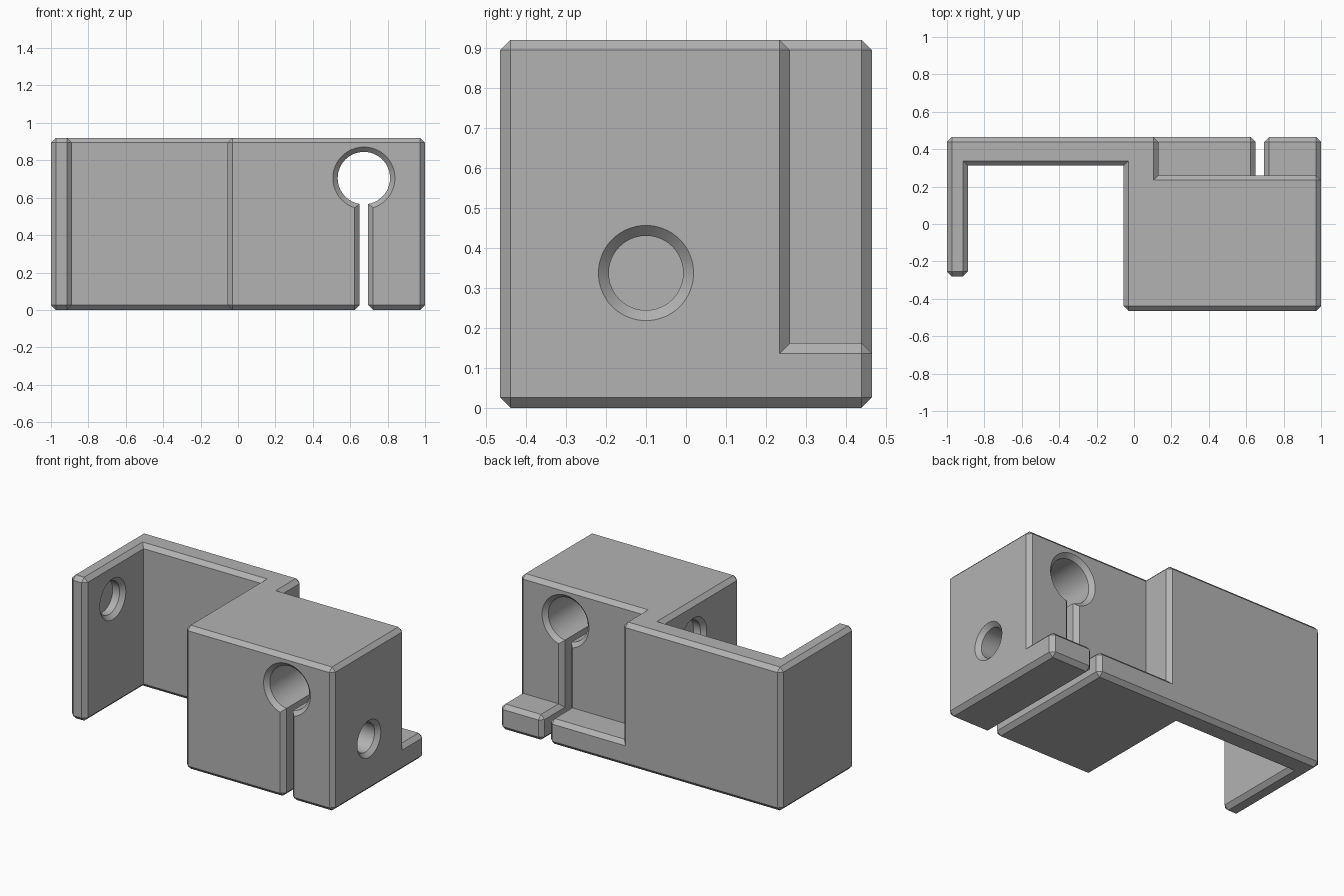
import bpy
import bmesh
import math
from mathutils import Matrix, Vector

CHAMFER = 0.026
HEIGHT = 0.92

if "Cube" in bpy.data.objects:
    bpy.data.objects.remove(bpy.data.objects["Cube"], do_unlink=True)

grey = bpy.data.materials.new("plain grey")
grey.use_nodes = True
colour = (0.45, 0.45, 0.45, 1)
grey.diffuse_color = colour
grey.node_tree.nodes["Principled BSDF"].inputs["Base Color"].default_value = colour


def make_object(name, bm):
    mesh = bpy.data.meshes.new(name)
    bmesh.ops.recalc_face_normals(bm, faces=bm.faces)
    bm.to_mesh(mesh)
    bm.free()
    mesh.materials.append(grey)
    obj = bpy.data.objects.new(name, mesh)
    bpy.context.collection.objects.link(obj)
    return obj


def box(name, low, high):
    low, high = Vector(low), Vector(high)
    bm = bmesh.new()
    bmesh.ops.create_cube(bm, size=1)
    for v in bm.verts:
        v.co = (low + high) / 2 + v.co * (high - low)
    return make_object(name, bm)


def hole(name, start, axis, radius, rims, length):
    """Round cutter along axis, widening by one chamfer at each rim distance.
    A rim is (distance, direction of the solid)."""
    turn = Vector(axis).to_track_quat("Z", "Y").to_matrix().to_4x4()
    place = Matrix.Translation(start) @ turn
    # Profile of (radius, distance) spun round the axis
    profile = [(radius + 2 * CHAMFER, -CHAMFER), (radius, CHAMFER)]
    if rims == 2:
        profile += [(radius, length - CHAMFER), (radius + 2 * CHAMFER, length + CHAMFER)]
    else:
        profile += [(radius, length)]
    bm = bmesh.new()
    rings = []
    steps = 64
    for r, d in profile:
        rings.append([bm.verts.new(place @ Vector((r * math.cos(a), r * math.sin(a), d)))
                      for a in (math.tau * i / steps for i in range(steps))])
    for lower, upper in zip(rings, rings[1:]):
        for i in range(steps):
            j = (i + 1) % steps
            bm.faces.new((lower[i], lower[j], upper[j], upper[i]))
    bm.faces.new(rings[0])
    bm.faces.new(rings[-1])
    return make_object(name, bm)


def cut(obj, cutters):
    for cutter in cutters:
        cutter.hide_render = True
        mod = obj.modifiers.new("cut", "BOOLEAN")
        mod.operation = "DIFFERENCE"
        mod.solver = "EXACT"
        mod.object = cutter
    bpy.context.view_layer.update()
    graph = bpy.context.evaluated_depsgraph_get()
    mesh = bpy.data.meshes.new_from_object(obj.evaluated_get(graph))
    obj.modifiers.clear()
    obj.data = mesh
    for cutter in cutters:
        bpy.data.objects.remove(cutter, do_unlink=True)


# Body: arm, back wall and block in one extruded outline
outline = [(-1, -0.28), (-0.888, -0.28), (-0.888, 0.312), (-0.055, 0.312),
           (-0.055, -0.465), (1, -0.465), (1, 0.465), (-1, 0.465)]
bm = bmesh.new()
base = bm.faces.new([bm.verts.new((x, y, 0)) for x, y in outline])
top = bmesh.ops.extrude_face_region(bm, geom=[base])["geom"]
for v in top:
    if isinstance(v, bmesh.types.BMVert):
        v.co.z = HEIGHT
body = make_object("clamp_bracket", bm)

# Rear step and clamping slot
cut(body, [box("rear_step", (0.13, 0.26, 0.162), (1.2, 0.7, 1.2)),
           box("clamp_slot", (0.65, -0.7, -0.2), (0.696, 0.7, 0.68))])

# Chamfer every outward edge
bm = bmesh.new()
bm.from_mesh(body.data)
bmesh.ops.remove_doubles(bm, verts=bm.verts, dist=0.0005)
bmesh.ops.dissolve_limit(bm, angle_limit=0.02, verts=bm.verts, edges=bm.edges)
bmesh.ops.recalc_face_normals(bm, faces=bm.faces)
outer = [e for e in bm.edges if e.is_manifold and e.calc_face_angle_signed() > 0.5]
bmesh.ops.bevel(bm, geom=outer, offset=CHAMFER, offset_type="OFFSET", segments=1,
                profile=0.5, affect="EDGES", clamp_overlap=False)
bm.to_mesh(body.data)
bm.free()

# Round holes: rod bore, clamp screw, and a facing pair of pockets
cut(body, [
    hole("rod_bore", (0.673, -0.465, 0.705), (0, 1, 0), 0.14, 2, 0.725),
    hole("screw_hole", (1, -0.1, 0.337), (-1, 0, 0), 0.093, 1, 0.8),
    hole("arm_pocket", (-0.888, 0.0, 0.69), (-1, 0, 0), 0.105, 1, 0.075),
    hole("block_pocket", (-0.055, 0.0, 0.69), (1, 0, 0), 0.105, 1, 0.075),
])

bpy.ops.object.select_all(action="DESELECT")
body.select_set(True)
bpy.context.view_layer.objects.active = body
bpy.ops.object.shade_smooth_by_angle(angle=math.radians(30))
